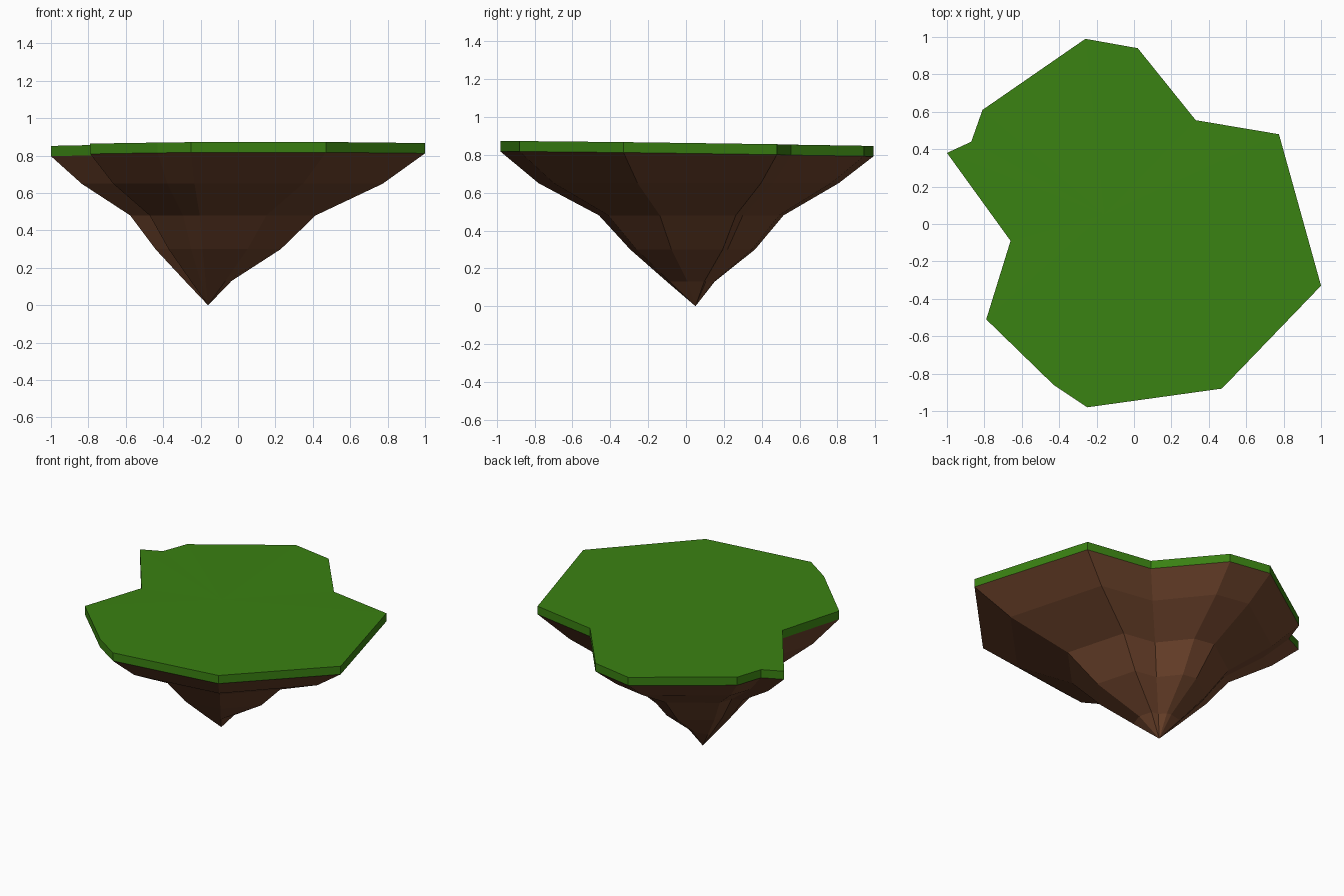
import bpy
import bmesh

if "Cube" in bpy.data.objects:
    bpy.data.objects.remove(bpy.data.objects["Cube"])

# Island outline, counter-clockwise seen from above
OUTLINE = [(-0.26, 0.99), (-0.81, 0.61), (-0.87, 0.44), (-1.0, 0.38),
           (-0.66, -0.09), (-0.79, -0.51), (-0.43, -0.86), (-0.25, -0.98),
           (0.47, -0.88), (1.0, -0.33), (0.775, 0.48), (0.33, 0.555),
           (0.02, 0.94)]
TIP = (-0.16, 0.05)
# Rock rings below the rim: height, share of the outline
RINGS = [(0.65, 0.805), (0.48, 0.495), (0.30, 0.335), (0.13, 0.147)]


def material(name, colour):
    mat = bpy.data.materials.new(name)
    mat.diffuse_color = (*colour, 1)
    mat.use_nodes = True
    mat.node_tree.nodes["Principled BSDF"].inputs["Base Color"].default_value = mat.diffuse_color
    return mat


def rim_z(x, y):
    # the ground slopes gently down towards the back
    return 0.805 - 0.013 * y + 0.003 * x


def toward_tip(x, y, share):
    return (TIP[0] + (x - TIP[0]) * share, TIP[1] + (y - TIP[1]) * share)


def layered_solid(name, rings, top, bottom, mat):
    """Stack rings from top to bottom and close both ends with fans."""
    bm = bmesh.new()
    loops = [[bm.verts.new(p) for p in ring] for ring in rings]
    n = len(OUTLINE)
    first, last = bm.verts.new(top), bm.verts.new(bottom)
    for i in range(n):
        j = (i + 1) % n
        bm.faces.new((first, loops[0][i], loops[0][j]))
        bm.faces.new((last, loops[-1][j], loops[-1][i]))
        for a, b in zip(loops, loops[1:]):
            bm.faces.new((a[j], a[i], b[i], b[j]))
    bmesh.ops.recalc_face_normals(bm, faces=bm.faces)
    mesh = bpy.data.meshes.new(name)
    bm.to_mesh(mesh)
    bm.free()
    mesh.materials.append(mat)
    obj = bpy.data.objects.new(name, mesh)
    bpy.context.collection.objects.link(obj)
    return obj


grass = material("grass green", (0.042, 0.22, 0.006))
earth = material("earth brown", (0.15, 0.055, 0.024))

# Grass slab
rim = [(x, y, rim_z(x, y)) for x, y in OUTLINE]
lawn = [(x, y, z + 0.055) for x, y, z in rim]
layered_solid("grass_slab", [lawn, rim], (*TIP, 0.862), (*TIP, 0.806), grass)

# Rock cone tapering to a point, pinched near the tip on the back right
rock = [rim]
for z, share in RINGS:
    ring = []
    for x, y in OUTLINE:
        pinched = z < 0.2 and x + y > 0.2
        ring.append((*toward_tip(x, y, 0.108 if pinched else share), z))
    rock.append(ring)
layered_solid("rock_base", rock, (*TIP, 0.804), (*TIP, 0.0), earth)
